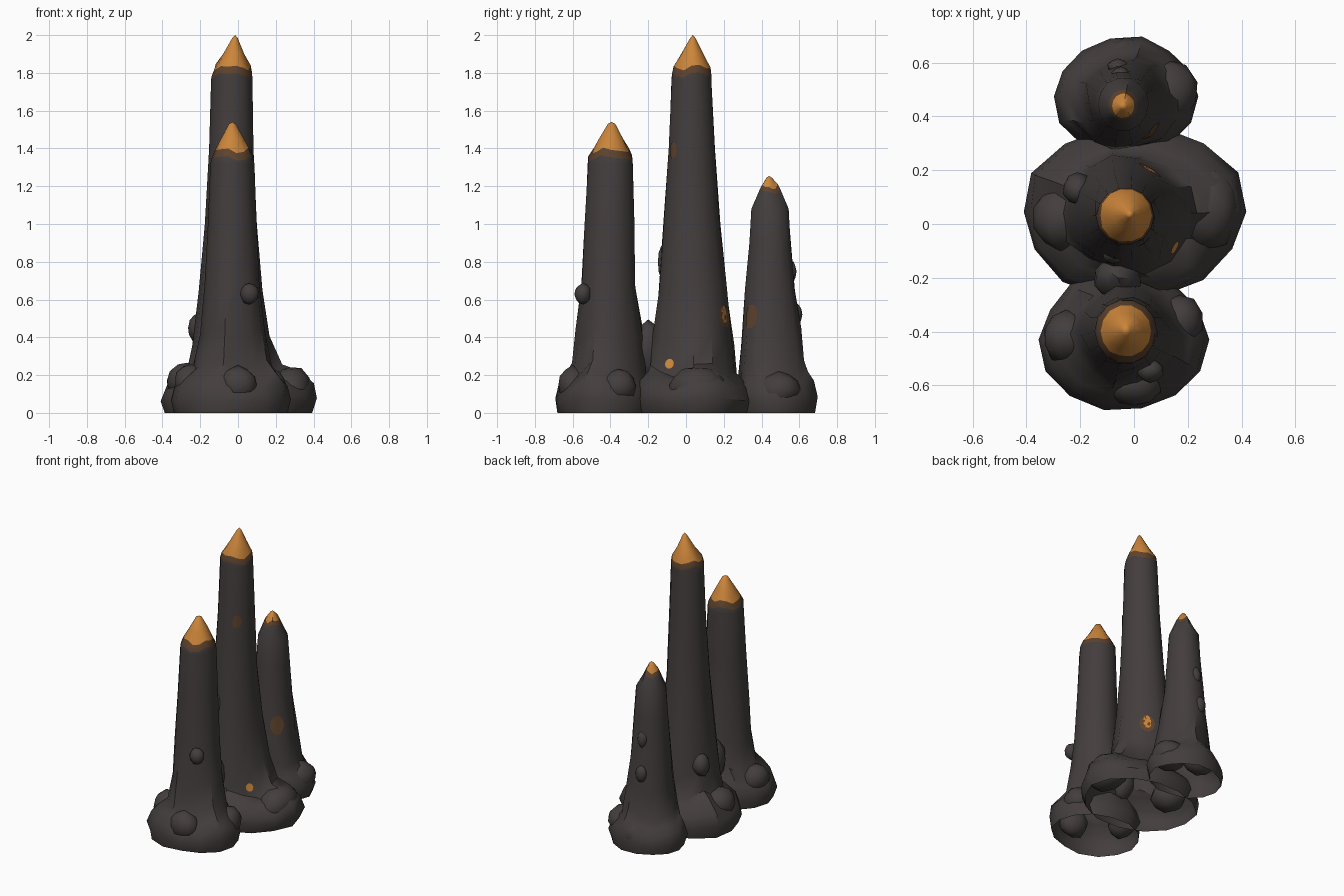
import bpy, bmesh, math, random
from mathutils import Vector
from mathutils.bvhtree import BVHTree

cube = bpy.data.objects.get("Cube")
if cube:
    bpy.data.objects.remove(cube, do_unlink=True)
random.seed(4)
SIDES = 14


def material(name, rgb):
    m = bpy.data.materials.new(name)
    m.use_nodes = True
    m.diffuse_color = (*rgb, 1)
    m.node_tree.nodes["Principled BSDF"].inputs["Base Color"].default_value = (*rgb, 1)
    return m


MATS = [material("charred rock", (0.057, 0.048, 0.047)),
        material("scorched brown", (0.11, 0.055, 0.026)),
        material("glowing orange", (0.6, 0.235, 0.042))]


def finish(name, bm):
    mesh = bpy.data.meshes.new(name)
    bm.to_mesh(mesh)
    obj = bpy.data.objects.new(name, mesh)
    bpy.context.collection.objects.link(obj)
    for m in MATS:
        mesh.materials.append(m)
    bpy.ops.object.select_all(action='DESELECT')
    obj.select_set(True)
    bpy.context.view_layer.objects.active = obj
    bpy.ops.object.shade_smooth_by_angle(angle=math.radians(40))
    return obj


def spire(name, rings, tip, phase):
    """Open-bottomed loft; rings are (z, cx, cy, rx, ry, kind)."""
    bm = bmesh.new()
    loops = []
    for z, cx, cy, rx, ry, kind in rings:
        loop = []
        for i in range(SIDES):
            a = math.tau * i / SIDES
            wave = math.sin(3 * a + phase) + 0.7 * math.sin(5 * a + 2 * phase)
            r, h = 1 + random.uniform(-0.02, 0.02), z
            if kind == "mound":
                r += 0.02 * wave
                h += 0.13 * z * wave
            elif kind == "flare":
                r += 0.05 * math.sin(4 * a + phase)
                h += 0.03 * wave
            elif kind in ("brown", "orange"):
                h += 0.011 * wave
            loop.append(bm.verts.new((cx + rx * r * math.cos(a), cy + ry * r * math.sin(a), h)))
        loops.append(loop)
    top = bm.verts.new(tip)
    level = 0
    for k, loop in enumerate(loops):
        level = {"brown": 1, "orange": 2}.get(rings[k][5], level)
        for i in range(SIDES):
            j = (i + 1) % SIDES
            if k + 1 < len(loops):
                f = bm.faces.new((loop[i], loop[j], loops[k + 1][j], loops[k + 1][i]))
            else:
                f = bm.faces.new((loop[i], loop[j], top))
            f.material_index = level
    bm.normal_update()
    tree = BVHTree.FromBMesh(bm)
    finish(name, bm)
    bm.free()
    return tree


def knob(name, centre, size):
    """Lumpy blob of cooled rock."""
    bm = bmesh.new()
    bmesh.ops.create_icosphere(bm, subdivisions=2, radius=1)
    for v in bm.verts:
        n = v.co * random.uniform(0.93, 1.05)
        v.co = Vector(centre) + Vector(n * s for n, s in zip(n, size))
        v.co.z = max(v.co.z, 0)
    finish(name, bm)
    bm.free()


def patch(name, tree, origin, direction, w, h, mat):
    """Thin glowing plate laid on the rock surface."""
    d = Vector(direction).normalized()
    side = Vector((-d.y, d.x, 0)).normalized()
    up = d.cross(side)
    bm = bmesh.new()

    def land(u, v):
        start = Vector(origin) + d * 0.5 + side * u + up * v
        hit = tree.ray_cast(start, -d)[0]
        return bm.verts.new((hit if hit else Vector(origin)) + d * 0.004)

    mid = land(0, 0)
    rows = []
    for s in (0.5, 1):
        rows.append([land(w * s * math.cos(math.tau * i / 10), h * s * math.sin(math.tau * i / 10))
                     for i in range(10)])
    for i in range(10):
        j = (i + 1) % 10
        bm.faces.new((mid, rows[0][i], rows[0][j]))
        bm.faces.new((rows[0][i], rows[1][i], rows[1][j], rows[0][j]))
    for f in bm.faces:
        f.material_index = mat
    finish(name, bm)
    bm.free()


# Tall middle spire
tall = spire("middle_spire", [
    (0.0, 0, .045, .39, .31, "mound"), (.07, 0, .045, .415, .325, "mound"),
    (.14, 0, .045, .395, .305, "mound"), (.2, 0, .045, .32, .25, "mound"),
    (.23, -.02, .04, .25, .225, "flare"), (.38, -.035, .04, .2, .215, "flare"),
    (.65, -.04, .035, .17, .185, "rock"), (1.0, -.04, .03, .138, .153, "rock"),
    (1.4, -.035, .03, .118, .125, "rock"), (1.76, -.033, .03, .108, .108, "rock"),
    (1.79, -.033, .03, .106, .106, "brown"), (1.83, -.03, .032, .096, .1, "orange"),
    (1.9, -.023, .034, .055, .06, "tip"), (1.985, -.016, .036, .014, .014, "tip")],
    (-.015, .036, 2.0), 0.4)

# Front spire
front = spire("front_spire", [
    (0.0, -.04, -.43, .3, .25, "mound"), (.07, -.04, -.43, .315, .265, "mound"),
    (.14, -.04, -.43, .295, .245, "mound"), (.19, -.04, -.42, .25, .215, "mound"),
    (.24, -.03, -.41, .2, .19, "flare"), (.42, -.03, -.405, .165, .175, "flare"),
    (.68, -.03, -.41, .145, .145, "rock"), (1.0, -.03, -.405, .128, .133, "rock"),
    (1.32, -.03, -.4, .115, .122, "rock"), (1.35, -.03, -.4, .111, .118, "brown"),
    (1.39, -.03, -.398, .095, .095, "orange"), (1.45, -.03, -.396, .062, .066, "tip"),
    (1.53, -.03, -.394, .018, .02, "tip")], (-.03, -.394, 1.54), 2.1)

# Short back spire
back = spire("back_spire", [
    (0.0, -.03, .475, .25, .205, "mound"), (.07, -.03, .475, .265, .22, "mound"),
    (.14, -.03, .475, .245, .2, "mound"), (.18, -.03, .465, .21, .18, "mound"),
    (.23, -.03, .45, .18, .175, "flare"), (.4, -.035, .45, .15, .16, "flare"),
    (.65, -.04, .445, .125, .135, "rock"), (.9, -.04, .445, .108, .112, "rock"),
    (1.08, -.04, .445, .095, .1, "rock"), (1.17, -.04, .442, .054, .058, "brown"),
    (1.195, -.04, .44, .042, .046, "orange"), (1.245, -.04, .44, .014, .014, "tip")],
    (-.04, .44, 1.255), 3.6)

# Cooled lumps around the feet and along the shafts
LUMPS = {
    "left_foot_lump": ((-.27, .02, .17), (.11, .12, .1)),
    "right_foot_lump": ((.27, .06, .13), (.12, .16, .12)),
    "front_foot_lump": ((.0, -.6, .15), (.1, .08, .1)),
    "front_side_lump": ((.17, -.36, .14), (.09, .1, .09)),
    "front_left_lump": ((-.25, -.42, .16), (.09, .1, .1)),
    "back_foot_lump": ((-.03, .6, .1), (.12, .09, .11)),
    "back_side_lump": ((.12, .49, .12), (.12, .12, .1)),
    "saddle_lump": ((-.06, -.2, .33), (.09, .09, .16)),
    "front_knob": ((.06, -.545, .63), (.05, .045, .055)),
    "middle_left_knob": ((-.21, .13, .45), (.055, .06, .08)),
    "middle_drip": ((-.08, -.115, .8), (.04, .035, .1)),
    "back_upper_knob": ((-.05, .555, .75), (.035, .03, .06)),
    "back_lower_knob": ((-.06, .585, .52), (.04, .03, .06)),
}
for lump_name, (centre, size) in LUMPS.items():
    knob(lump_name, centre, size)

# Embers showing through the crust
patch("upper_ember", tall, (-.035, .03, 1.39), (.75, -1, 0), .03, .045, 1)
patch("middle_ember_rim", tall, (-.035, .03, .51), (.55, 1, 0), .05, .065, 1)
patch("middle_ember", tall, (-.035, .03, .51), (.55, 1, .04), .027, .055, 2)
patch("back_ember", back, (-.035, .45, .51), (.7, -.75, 0), .045, .065, 1)
patch("foot_ember", tall, (0, -.05, .26), (1, -.25, 0), .026, .026, 2)
